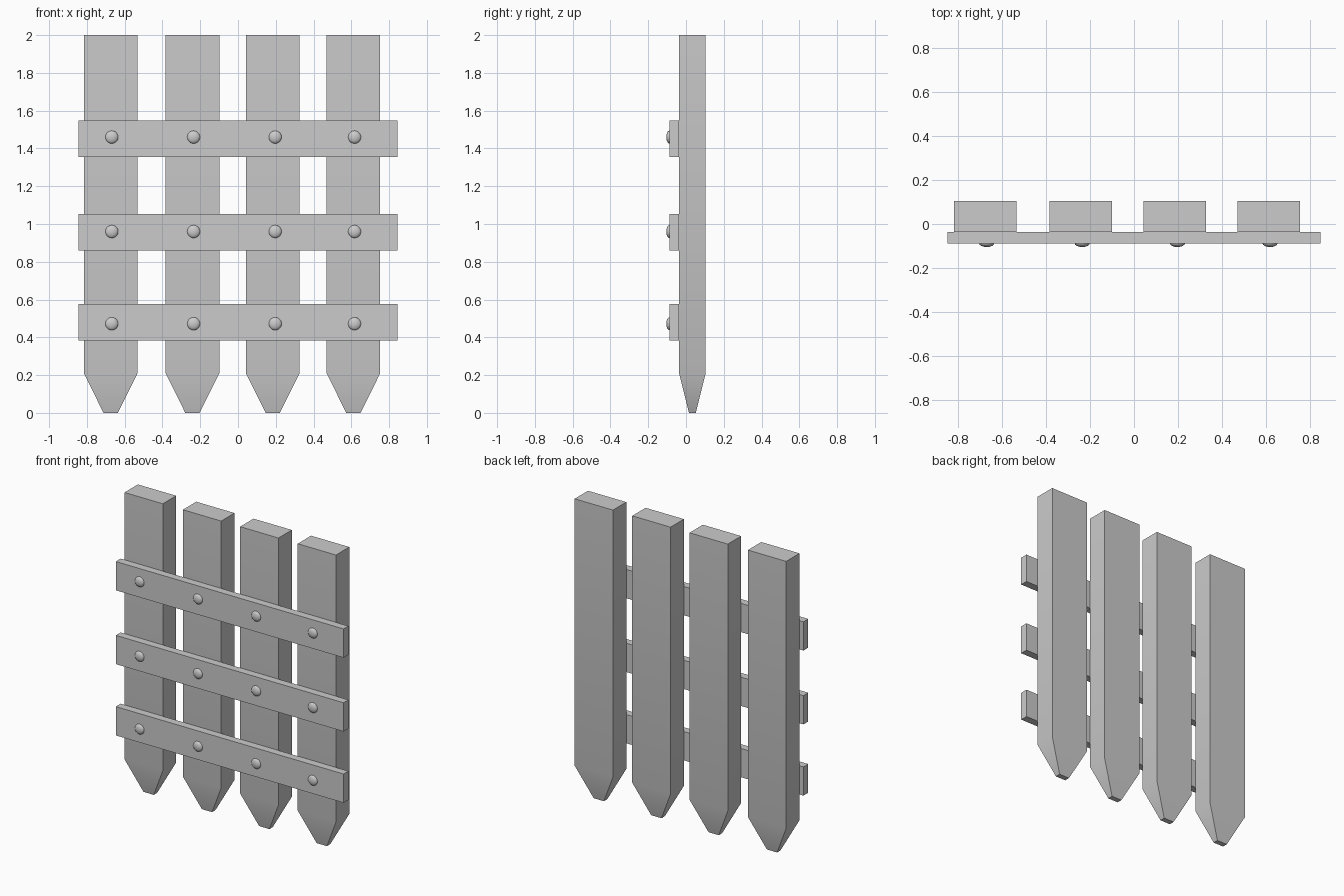
import bpy, bmesh

if "Cube" in bpy.data.objects:
    bpy.data.objects.remove(bpy.data.objects["Cube"])

PLANK_X = [-0.674, -0.241, 0.184, 0.611]
BOLT_X = [-0.668, -0.235, 0.197, 0.617]
RAILS = [(0.479, 0.472), (0.957, 0.96), (1.452, 1.46)]  # rail z, bolt z
FRONT, BACK = -0.037, 0.104
RAIL_FRONT = -0.088


def add_object(name, bm):
    bmesh.ops.recalc_face_normals(bm, faces=bm.faces)
    mesh = bpy.data.meshes.new(name)
    bm.to_mesh(mesh)
    bm.free()
    ob = bpy.data.objects.new(name, mesh)
    bpy.context.collection.objects.link(ob)
    return ob


def smooth(ob):
    bpy.ops.object.select_all(action='DESELECT')
    ob.select_set(True)
    bpy.context.view_layer.objects.active = ob
    bpy.ops.object.shade_smooth_by_angle()


# Planks: a rectangular section lofted down to a blunt point
def plank(x):
    bm = bmesh.new()
    yc, hy = (FRONT + BACK) / 2, (BACK - FRONT) / 2
    rings = []
    for z, hx, hd in [(0, 0.038, 0.018), (0.21, 0.142, hy), (2.0, 0.142, hy)]:
        rings.append([bm.verts.new((x + sx * hx, yc + sy * hd, z))
                      for sx, sy in [(-1, -1), (1, -1), (1, 1), (-1, 1)]])
    for a, b in zip(rings, rings[1:]):
        for i in range(4):
            j = (i + 1) % 4
            bm.faces.new((a[i], a[j], b[j], b[i]))
    bm.faces.new(rings[0])
    bm.faces.new(rings[-1])
    smooth(add_object("plank", bm))


# Rails: flat boards across the front
def rail(z):
    bm = bmesh.new()
    bmesh.ops.create_cube(bm, size=1)
    bmesh.ops.scale(bm, vec=(1.69, FRONT - RAIL_FRONT, 0.193), verts=bm.verts)
    bmesh.ops.translate(bm, vec=(0, (FRONT + RAIL_FRONT) / 2, z), verts=bm.verts)
    add_object("rail", bm)


# Bolts: shallow round heads
def bolt(x, z):
    bm = bmesh.new()
    bmesh.ops.create_uvsphere(bm, u_segments=16, v_segments=10, radius=0.034)
    bmesh.ops.scale(bm, vec=(1, 0.48, 1), verts=bm.verts)
    bmesh.ops.translate(bm, vec=(x, RAIL_FRONT, z), verts=bm.verts)
    smooth(add_object("bolt_head", bm))


for x in PLANK_X:
    plank(x)
for rail_z, bolt_z in RAILS:
    rail(rail_z)
    for x in BOLT_X:
        bolt(x, bolt_z)
